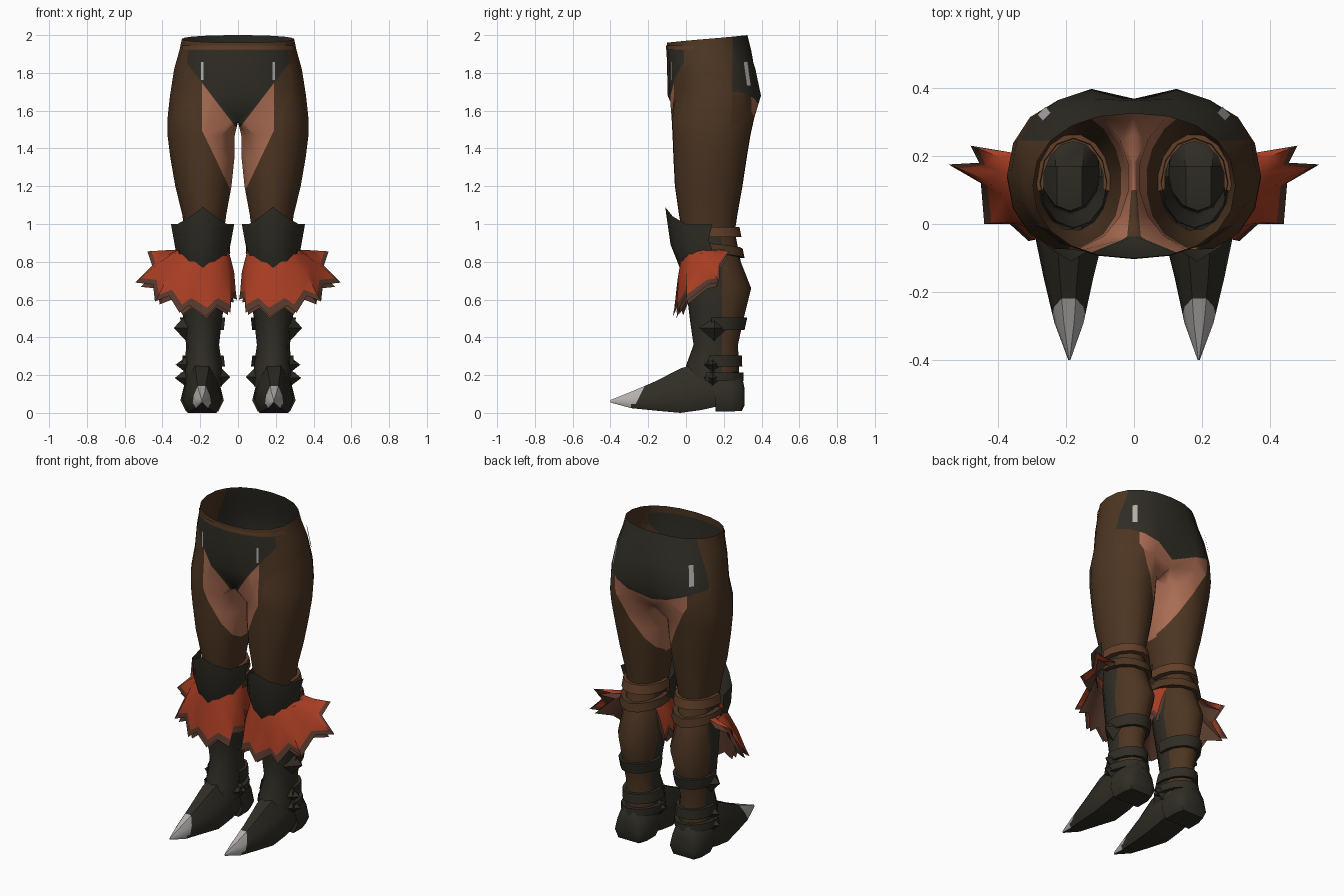
import bpy, bmesh
from math import sin, cos, radians, copysign
from mathutils import Vector, Matrix

cube = bpy.data.objects.get("Cube")
if cube:
    bpy.data.objects.remove(cube, do_unlink=True)


def material(name, color):
    m = bpy.data.materials.new(name)
    m.use_nodes = True
    m.diffuse_color = (*color, 1)
    bsdf = m.node_tree.nodes["Principled BSDF"]
    bsdf.inputs["Base Color"].default_value = (*color, 1)
    bsdf.inputs["Roughness"].default_value = 0.9
    return m


LEATHER = material("brown leather", (.074, .036, .016))
DARK = material("dark leather", (.029, .026, .018))
SKIN = material("skin", (.40, .15, .085))
RED = material("red fur", (.42, .05, .018))
TRIM = material("fur trim", (.10, .042, .026))
STRAP = material("strap brown", (.12, .05, .022))
STEEL = material("steel", (.45, .43, .42))


def finish(name, bm, mats, rule=None, angle=50):
    """Turn a left-side bmesh into a mirrored, shaded object."""
    if rule:
        for f in bm.faces:
            f.normal_update()
            f.material_index = mats.index(rule(f.calc_center_median(), f.normal))
    me = bpy.data.meshes.new(name)
    bm.to_mesh(me)
    bm.free()
    for m in mats:
        me.materials.append(m)
    ob = bpy.data.objects.new(name, me)
    bpy.context.collection.objects.link(ob)
    mod = ob.modifiers.new("Mirror", 'MIRROR')
    mod.merge_threshold = .002
    bpy.ops.object.select_all(action='DESELECT')
    ob.select_set(True)
    bpy.context.view_layer.objects.active = ob
    bpy.ops.object.shade_smooth_by_angle(angle=radians(angle))
    return ob


def loft(rows, closed=False, caps=False, bm=None):
    """Skin a list of equally long point rows."""
    bm = bm or bmesh.new()
    grid = [[bm.verts.new(p) for p in row] for row in rows]
    n = len(grid[0])
    for a, b in zip(grid, grid[1:]):
        for i in range(n if closed else n - 1):
            j = (i + 1) % n
            bm.faces.new((a[i], a[j], b[j], b[i]))
    if caps:
        bm.faces.new(grid[0])
        bm.faces.new(grid[-1][::-1])
    bmesh.ops.recalc_face_normals(bm, faces=bm.faces)
    return bm


def cut(bm, co, no, keep):
    """Split the faces chosen by keep(center) along a plane."""
    faces = [f for f in bm.faces if keep(f.calc_center_median())]
    geom = set(faces)
    for f in faces:
        geom.update(f.edges)
        geom.update(f.verts)
    bmesh.ops.bisect_plane(bm, geom=list(geom), plane_co=co, plane_no=no, dist=.0005)


def oval(z, xi, xo, yf, yb, angles, grow=0):
    cx, cy = (xi + xo) / 2, (yf + yb) / 2
    rx, ry = (xo - xi) / 2 + grow, (yb - yf) / 2 + grow
    return [Vector((cx + rx * cos(radians(a)), cy + ry * sin(radians(a)), z)) for a in angles]


# Trousers: half rings over the hips, full rings down the thigh
outer = [-126 + 25.2 * k for k in range(11)]
around = outer + [126 + 21.6 * k for k in range(1, 5)]


def hip_ring(z, xo, yf, yb, dip, tilt=0):
    row = []
    for k in range(11):
        a = radians(-90 + 18 * k)
        s, c = sin(a), max(cos(a), 0)
        y = (yf + yb) / 2 + (yb - yf) / 2 * copysign(abs(s) ** .9, s)
        row.append(Vector((xo * c ** .9 if 0 < k < 10 else 0, y, z + tilt * (s - 1))))
    row[10].y -= dip
    return row


crotch = oval(1.56, 0, .373, -.08, .365, around)
for k in [0, *range(10, 15)]:
    crotch[k].x = 0
    crotch[k].z = 1.54
hips = [hip_ring(2.0, .297, -.1, .325, 0, .02), hip_ring(1.92, .31, -.103, .345, 0),
        hip_ring(1.82, .338, -.1, .378, .015), hip_ring(1.68, .36, -.097, .408, .04), crotch[:11]]
thigh = [crotch] + [oval(*r, around) for r in (
    (1.47, .014, .373, -.075, .345), (1.35, .016, .358, -.07, .325),
    (1.2, .032, .332, -.062, .302), (1.05, .06, .295, -.04, .275), (.94, .075, .28, -.02, .258))]
bm = loft(hips)
loft(thigh, closed=True, bm=bm)
bmesh.ops.remove_doubles(bm, verts=bm.verts, dist=.0005)
bmesh.ops.recalc_face_normals(bm, faces=bm.faces)

MID = .14
front = lambda c: c.y < MID
back = lambda c: c.y >= MID
brief_front = lambda c: c.z - 1.55 - (c.x - .04) * 1.31
brief_back = lambda c: c.z - 1.585 - c.x * .35
bare_front = lambda c: c.z - 1.18 - (c.x - .04) * 2.1
bare_back = lambda c: c.z - 1.2 - (c.x - .04) * 1.9
cut(bm, (.04, 0, 1.55), (-1.31, 0, 1), front)
cut(bm, (0, 0, 1.585), (-.35, 0, 1), back)
cut(bm, (.04, 0, 1.18), (-2.1, 0, 1), front)
cut(bm, (.04, 0, 1.2), (-1.9, 0, 1), back)
cut(bm, (.19, 0, 0), (1, 0, 0), lambda c: front(c) and brief_front(c) < 0)
cut(bm, (.25, 0, 0), (1, 0, 0), lambda c: back(c) and brief_back(c) < 0)
cut(bm, (0, -.01, 0), (0, 1, 0), lambda c: front(c) and c.z > 1.7)
cut(bm, (0, .245, 0), (0, 1, 0), lambda c: back(c) and c.z > 1.6)
cut(bm, (0, 0, 1.79), (-.3, 0, 1), lambda c: front(c) and c.x > .19)


def trouser_paint(c, n):
    if front(c):
        if brief_front(c) > 0 and c.z < 1.92 and c.y < -.01:
            return DARK
        return SKIN if brief_front(c) < 0 and c.x < .19 and bare_front(c) > 0 else LEATHER
    if brief_back(c) > 0:
        return DARK if c.y > .245 else LEATHER
    return SKIN if c.x < .25 and bare_back(c) > 0 else LEATHER


finish("trousers", bm, [LEATHER, DARK, SKIN], trouser_paint, 70)

# Waist trim along the front rim
rim = [hip_ring(z, .309, -.107, .345, 0)[:5] for z in (1.925, 1.945)]
finish("waist_trim", loft(rim), [STRAP])


# Steel clips at the hips, thin plates laid on the cloth
def clip(name, top, bottom, width):
    w = Vector(width)
    finish(name, loft([[Vector(top) - w, Vector(top) + w],
                       [Vector(bottom) - w, Vector(bottom) + w]]), [STEEL])


clip("front_clips", (.19, -.079, 1.86), (.19, -.079, 1.76), (.009, .004, 0))
clip("back_clips", (.256, .315, 1.86), (.272, .333, 1.73), (.012, -.012, 0))

# Lower legs: dark shin in front, brown calf behind
CALF = [(1.0, .08, .275, -.01, .25), (.8, .065, .298, -.015, .29), (.66, .055, .305, 0, .345),
        (.5, .085, .29, .02, .305), (.36, .1, .275, .04, .275), (.25, .085, .28, 0, .28),
        (.14, .085, .285, -.02, .28)]
ring = [30 * k for k in range(12)]
bm = loft([oval(*r, ring) for r in CALF], closed=True)
cut(bm, (0, .19, 0), (0, 1, 0), lambda c: True)
finish("lower_legs", bm, [LEATHER, DARK], lambda c, n: DARK if c.y < .19 else LEATHER, 60)


def calf_at(z):
    for a, b in zip(CALF, CALF[1:]):
        if a[0] >= z >= b[0]:
            t = (a[0] - z) / (a[0] - b[0])
            return [p + (q - p) * t for p, q in zip(a, b)]


# Straps round the back of each leg
def strap(name, low, high, mat, drop=0, grow=.018):
    rows = []
    for z, g in ((high, -.01), (high, grow), (low, grow), (low, -.01)):
        row = oval(*calf_at(z), range(-10, 191, 25), g)
        for i, p in enumerate(row):
            p.z -= drop * (1 - abs(i - 4) / 4)
        rows.append(row)
    finish(name, loft(rows), [mat], angle=35)


strap("knee_straps", .93, .985, STRAP, 0, .03)
strap("upper_calf_straps", .85, .9, LEATHER, .03, .03)
strap("calf_straps", .44, .505, DARK)
strap("ankle_straps", .245, .305, DARK)
strap("heel_straps", .17, .215, DARK, 0, .024)


# Pointed studs standing out from the boot sides
def stud(name, x, y, z, radius, reach):
    bm = bmesh.new()
    place = Matrix.Translation((x + reach / 2, y, z)) @ Matrix.Rotation(
        radians(copysign(90, reach)), 4, 'Y')
    bmesh.ops.create_cone(bm, cap_ends=True, segments=4, radius1=radius, radius2=0,
                          depth=abs(reach), matrix=place)
    finish(name, bm, [DARK], angle=20)


stud("shin_studs", .265, .15, .45, .08, .075)
stud("ankle_studs", .265, .14, .255, .05, .065)
stud("outer_heel_studs", .27, .14, .185, .05, .065)
stud("inner_heel_studs", .1, .14, .19, .06, -.06)

# Knee plates flaring forward to a point
top = [(.02, .14, 1), (.06, 0, 1), (.12, -.07, 1.04), (.185, -.11, 1.09),
       (.25, -.07, 1.04), (.32, 0, 1), (.355, .14, 1)]
low = [(.04, .14, .89), (.06, .04, .83), (.12, -.01, .785), (.185, -.03, .76),
       (.26, -.01, .785), (.31, .04, .83), (.33, .14, .86)]
top, low = [[Vector(p) for p in row] for row in (top, low)]
mid = [a.lerp(b, .6) + Vector((0, -.02, 0)) for a, b in zip(top, low)]
finish("knee_plates", loft([top, mid, low]), [DARK], angle=60)

# Ragged fur collars in two layers, with a trimmed edge
tips = [Vector(p) for p in (
    (.36, .21, .85), (.48, .23, .855), (.455, .18, .78), (.545, .175, .69), (.45, .12, .68),
    (.44, 0, .59), (.365, .0, .62), (.31, -.05, .53), (.26, -.04, .57), (.17, -.07, .51),
    (.11, -.05, .57), (.04, -.03, .53), (.035, 0, .61), (.005, .07, .6), (.03, .12, .69),
    (.02, .17, .63))]
count = len(tips) - 1
roots = [Vector((.185 + .135 * cos(radians(a)), .11 + .13 * sin(radians(a)), .865))
         for a in (42 - 264 * i / count for i in range(count + 1))]


def edge(t, shift=0, swell=0):
    row = []
    for a, b in zip(roots, tips):
        p = a.lerp(b, t)
        out = (p - Vector((.185, .11, p.z))).normalized()
        row.append(p + out * swell - Vector((0, 0, shift)))
    return row


bm = loft([roots, edge(.45, 0, .01), edge(.87), edge(1)])
trimmed = set(list(bm.faces)[2 * count:])
for f in bm.faces:
    f.material_index = int(f in trimmed)
finish("fur_collars", bm, [RED, TRIM], angle=40)
finish("under_fur", loft([edge(.1), edge(.55, .02, -.012), edge(.93, .035, -.015)]), [TRIM], angle=40)

# Boots: sections from the toe tip back to the instep, then the heel block
FOOT = [(-.4, .187, .193, .055, .068), (-.29, .148, .234, .025, .112), (-.16, .12, .265, .012, .168),
        (-.03, .088, .292, 0, .235), (.08, .085, .295, .015, .27), (.17, .085, .295, .035, .27)]
HEEL = [(.155, .075, .305, .008, .24), (.24, .075, .305, .008, .24), (.295, .095, .285, .01, .2),
        (.31, .125, .255, .04, .13)]
SHAPE = [(-.75, 0), (.75, 0), (1, .25), (.8, .65), (.35, 1), (-.35, 1), (-.8, .65), (-1, .25)]


def sections(table):
    return [[Vector(((xi + xo) / 2 + u * (xo - xi) / 2, y, zb + v * (zt - zb))) for u, v in SHAPE]
            for y, xi, xo, zb, zt in table]


bm = loft(sections(FOOT), closed=True, caps=True)
cut(bm, (0, -.24, .1), (0, 1, -.5), lambda c: c.y < -.1)
finish("boots", bm, [DARK, STEEL],
       lambda c, n: STEEL if c.y < -.24 + (c.z - .1) * .5 and n.z > -.4 else DARK, 50)
finish("heels", loft(sections(HEEL), closed=True, caps=True), [DARK], angle=50)
